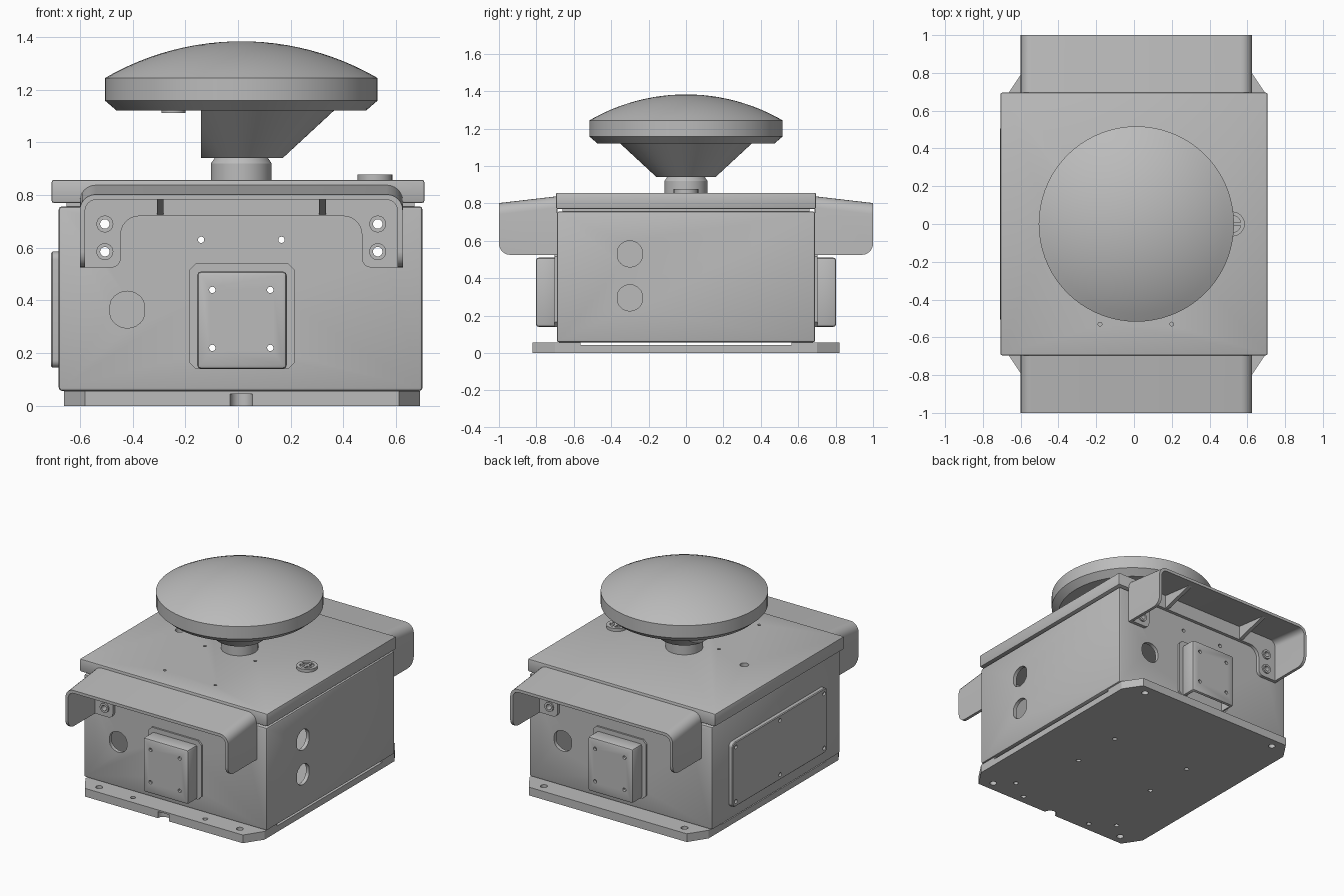
import bpy, bmesh, math
from mathutils import Matrix, Vector

if "Cube" in bpy.data.objects:
    bpy.data.objects.remove(bpy.data.objects["Cube"], do_unlink=True)

CX = 0.0125          # centre line of the housing
parts = []

grey = bpy.data.materials.new("plain_grey")
grey.use_nodes = True
grey.diffuse_color = (0.5, 0.5, 0.5, 1)
grey.node_tree.nodes["Principled BSDF"].inputs["Base Color"].default_value = (0.5, 0.5, 0.5, 1)


def finish(name, bm, keep=True):
    bmesh.ops.recalc_face_normals(bm, faces=bm.faces)
    mesh = bpy.data.meshes.new(name)
    bm.to_mesh(mesh)
    bm.free()
    ob = bpy.data.objects.new(name, mesh)
    bpy.context.collection.objects.link(ob)
    if keep:
        parts.append(ob)
    else:
        ob.hide_render = True
    return ob


def bevel(bm, edges, width, segments=3):
    bmesh.ops.bevel(bm, geom=list(edges), offset=width, segments=segments,
                    profile=0.5, affect='EDGES')


def box(name, lo, hi, width=0, keep=True, segments=2):
    lo, hi = Vector(lo), Vector(hi)
    bm = bmesh.new()
    bmesh.ops.create_cube(bm, size=1, matrix=Matrix.Translation((lo + hi) / 2)
                          @ Matrix.Diagonal((*(hi - lo), 1)))
    if width:
        bevel(bm, bm.edges, width, segments)
    return finish(name, bm, keep)


def rounded(corners, steps=6):
    """Turn (u, v, radius) corners into an outline with fillets."""
    out, n = [], len(corners)
    for i, (u, v, r) in enumerate(corners):
        p = Vector((u, v))
        if not r:
            out.append(p)
            continue
        a = p + (Vector(corners[i - 1][:2]) - p).normalized() * r
        b = p + (Vector(corners[(i + 1) % n][:2]) - p).normalized() * r
        centre = a + b - p
        for k in range(steps + 1):
            t = k / steps * math.pi / 2
            out.append(centre + (a - centre) * math.cos(t) + (b - centre) * math.sin(t))
    return out


def prism(outline, axis, start, end):
    place = {'x': lambda p, t: (t, p[0], p[1]),
             'y': lambda p, t: (p[0], t, p[1]),
             'z': lambda p, t: (p[0], p[1], t)}[axis]
    bm = bmesh.new()
    face = bm.faces.new([bm.verts.new(place(p, start)) for p in outline])
    new = bmesh.ops.extrude_face_region(bm, geom=[face])["geom"]
    shift = Vector(place((0, 0), end - start))
    bmesh.ops.translate(bm, vec=shift, verts=[g for g in new if isinstance(g, bmesh.types.BMVert)])
    return bm


def circle(u, v, r, flat=1.0, n=24):
    """Circle, with its two sides cut flat when flat is below one."""
    return [(u + r * max(-flat, min(flat, math.cos(i * math.tau / n))),
             v + r * math.sin(i * math.tau / n)) for i in range(n)]


def rod(name, axis, u, v, r, start, end, keep=True, flat=1.0):
    return finish(name, prism(circle(u, v, r, flat), axis, start, end), keep)


def lathe(profile, steps=72):
    bm = bmesh.new()
    vs = [bm.verts.new((r, 0, z)) for r, z in profile]
    es = [bm.edges.new(pair) for pair in zip(vs, vs[1:])]
    bmesh.ops.spin(bm, geom=vs + es, cent=(0, 0, 0), axis=(0, 0, 1), angle=math.tau, steps=steps)
    bmesh.ops.remove_doubles(bm, verts=bm.verts, dist=1e-4)
    bmesh.ops.translate(bm, vec=(CX, 0, 0), verts=bm.verts)
    return bm


def cut(objects, cutters):
    for ob in objects:
        for c in cutters:
            m = ob.modifiers.new("cut", 'BOOLEAN')
            m.operation, m.solver, m.object = 'DIFFERENCE', 'EXACT', c
        bpy.context.view_layer.update()
        deps = bpy.context.evaluated_depsgraph_get()
        mesh = bpy.data.meshes.new_from_object(ob.evaluated_get(deps))
        ob.modifiers.clear()
        ob.data = mesh
    for c in cutters:
        bpy.data.objects.remove(c, do_unlink=True)


def turned(ob):
    """Copy a front part to the back, turned half round the centre line."""
    copy = bpy.data.objects.new(ob.name.replace("front", "back"), ob.data.copy())
    copy.data.transform(Matrix.Translation((CX, 0, 0)) @ Matrix.Rotation(math.pi, 4, 'Z')
                        @ Matrix.Translation((-CX, 0, 0)))
    bpy.context.collection.objects.link(copy)
    parts.append(copy)


# Base plate with chamfered corners, front notch and raised ends
x0, x1, yb, cx, cy = -0.66, 0.69, 0.82, 0.08, 0.12
outline = [(x0 + cx, -yb), (x1 - cx, -yb), (x1, cy - yb), (x1, yb - cy),
           (x1 - cx, yb), (x0 + cx, yb), (x0, yb - cy), (x0, cy - yb)]
base = finish("base_plate", prism(outline, 'z', 0, 0.056))
holes = [box("gap_cutter", (-1, -0.565, 0.042), (1, 0.565, 0.1), keep=False),
         rod("notch_cutter", 'z', CX, -0.82, 0.042, -0.1, 0.045, False)]
for sx in (-1, 1):
    for sy in (-1, 1):
        holes.append(rod("foot_cutter", 'z', CX + sx * 0.53, sy * 0.755, 0.022, -0.1, 0.2, False))
        holes.append(rod("floor_cutter", 'z', CX + sx * 0.3, sy * 0.18, 0.015, -0.1, 0.03, False))
    holes.append(rod("lip_cutter", 'z', CX + sx * 0.2725, -0.76, 0.016, -0.1, 0.2, False))
    holes.append(rod("end_cutter", 'z', CX + sx * 0.42, -0.66, 0.015, -0.1, 0.03, False))
cut([base], holes)

# Hollow housing with round cable openings
body = box("housing", (-0.68, -0.69, 0.057), (0.70, 0.69, 0.757), 0.012)
cut([body], [box("hollow_cutter", (-0.655, -0.665, 0.08), (0.675, 0.665, 0.735), keep=False),
             rod("front_cutter", 'y', -0.42, 0.365, 0.07, -0.8, -0.6, False, 0.93),
             rod("back_cutter", 'y', 0.445, 0.365, 0.07, 0.6, 0.8, False, 0.93),
             rod("side_cutter_upper", 'x', -0.30, 0.53, 0.07, 0.6, 0.8, False, 0.95),
             rod("side_cutter_lower", 'x', -0.30, 0.295, 0.07, 0.6, 0.8, False, 0.95)])

# Lid on a recessed neck
box("lid_neck", (-0.65, -0.66, 0.745), (0.67, 0.66, 0.78))
lid = box("lid", (-0.707, -0.695, 0.77), (0.707, 0.695, 0.857), 0.008)
lid_holes = [rod("lid_cutter", 'z', x, y, 0.01, 0.83, 0.9, False)
             for x in (-0.18, 0.2) for y in (-0.53, -0.1)]
lid_holes.append(rod("vent_cutter", 'z', -0.44, 0, 0.028, 0.83, 0.9, False))
cut([lid], lid_holes)

# Slotted plug on the lid
plug = rod("lid_plug", 'z', 0.52, 0, 0.066, 0.85, 0.877)
cut([plug], [rod("recess_cutter", 'z', 0.52, 0, 0.045, 0.865, 0.9, False)])
box("plug_bar_long", (0.475, -0.008, 0.86), (0.565, 0.008, 0.876))
box("plug_bar_short", (0.512, -0.045, 0.86), (0.528, 0.045, 0.876))

# Side cover with six screws
cover = rounded([(-0.51, 0.145, 0.03), (0.51, 0.145, 0.03), (0.51, 0.585, 0.03), (-0.51, 0.585, 0.03)])
bm = prism(cover, 'x', -0.67, -0.709)
bevel(bm, [e for e in bm.edges if all(v.co.x < -0.7 for v in e.verts)], 0.005, 1)
side_cover = finish("side_cover", bm)
cut([side_cover], [rod("screw_cutter", 'x', y, z, 0.013, -0.75, -0.695, False)
                   for y in (-0.475, 0, 0.475) for z in (0.18, 0.55)])

# Hood: bent sheet with sloping top and rounded lower corners
sheet = rounded([(-0.6, 0.525, 0), (-0.6, 0.838, 0.06), (0.625, 0.838, 0.06), (0.625, 0.525, 0),
                 (0.605, 0.525, 0), (0.605, 0.818, 0.042), (-0.58, 0.818, 0.042), (-0.58, 0.525, 0)])
bm = prism(sheet, 'y', -0.69, -1.0)
for v in bm.verts:
    if v.co.z > 0.6 and v.co.y < -0.9:
        v.co.z -= 0.036
bevel(bm, [e for e in bm.edges if all(v.co.y < -0.9 and v.co.z < 0.53 for v in e.verts)], 0.06, 6)
hood = finish("front_hood", bm)

# Hood mounting flange, screw bosses and ribs
arch = rounded([(-0.585, 0.525, 0), (-0.445, 0.525, 0.035), (-0.445, 0.72, 0.07), (0.47, 0.72, 0.07),
                (0.47, 0.525, 0.035), (0.61, 0.525, 0), (0.61, 0.825, 0.045), (-0.585, 0.825, 0.045)])
flange = finish("front_hood_flange", prism(arch, 'y', -0.688, -0.712))
front = [flange]
for s, side in ((-1, "right"), (1, "left")):
    for z, level in ((0.69, "upper"), (0.585, "lower")):
        front.append(rod(f"front_boss_{side}_{level}", 'y', CX + s * 0.5175, z, 0.032, -0.70, -0.722))
    x = CX + s * 0.3075
    finish(f"front_hood_rib_{side}", prism([(-0.70, 0.722), (-0.70, 0.825), (-0.95, 0.79)],
                                           'x', x - 0.013, x + 0.013))

# Hollow mounting bracket with a chamfered backing flange
bracket = box("front_bracket", (-0.155, -0.803, 0.14), (0.185, -0.69, 0.51), 0.015)
cut([bracket], [box("bracket_cutter", (-0.135, -0.785, 0.1), (0.165, -0.6, 0.49), keep=False)])
c = 0.025
backing = finish("front_bracket_flange", prism(
    [(-0.185 + c, 0.14), (0.215 - c, 0.14), (0.215, 0.14 + c), (0.215, 0.54 - c),
     (0.215 - c, 0.54), (-0.185 + c, 0.54), (-0.185, 0.54 - c), (-0.185, 0.14 + c)], 'y', -0.688, -0.702))
front += [bracket, backing]

# Screw holes drilled straight through
spots = []
for s in (-1, 1):
    spots += [(CX + s * 0.5175, z, 0.018) for z in (0.69, 0.585)]
    spots += [(CX + s * 0.11, z, 0.012) for z in (0.44, 0.22)]
    spots.append((CX + s * 0.1525, 0.63, 0.012))
cut(front + [body], [rod("drill_cutter", 'y', x, z, r, -1.2, 1.2, False) for x, z, r in spots])

# Repeat the front fittings at the back
for ob in [p for p in parts if p.name.startswith("front_")]:
    turned(ob)

# Post carrying the dome antenna
finish("post", lathe([(0, 0.85), (0.115, 0.85), (0.115, 0.92), (0.1, 0.942), (0, 0.942)], 48))

# Conical neck, cut flat on one side
bm = lathe([(0, 0.94), (0.157, 0.94), (0.357, 1.125), (0, 1.125)])
res = bmesh.ops.bisect_plane(bm, geom=bm.verts[:] + bm.edges[:] + bm.faces[:], plane_co=(-0.14, 0, 0),
                             plane_no=(-1, 0, 0), clear_outer=True)
bmesh.ops.holes_fill(bm, edges=[e for e in bm.edges if e.is_boundary])
finish("dome_neck", bm)

# Dome with a spherical cap
R, rim, top = 1.03, 0.517, 1.383
cap = [(rim * (1 - i / 12), top - R + math.sqrt(R * R - (rim * (1 - i / 12)) ** 2)) for i in range(13)]
finish("dome", lathe([(0, 1.12), (0.473, 1.12), (rim, 1.158)] + cap))
rod("dome_connector", 'z', -0.245, 0, 0.046, 1.112, 1.125)

# Material and shading
bpy.ops.object.select_all(action='DESELECT')
for ob in parts:
    ob.data.materials.clear()
    ob.data.materials.append(grey)
    ob.select_set(True)
bpy.context.view_layer.objects.active = parts[0]
bpy.ops.object.shade_smooth_by_angle(angle=math.radians(30))
